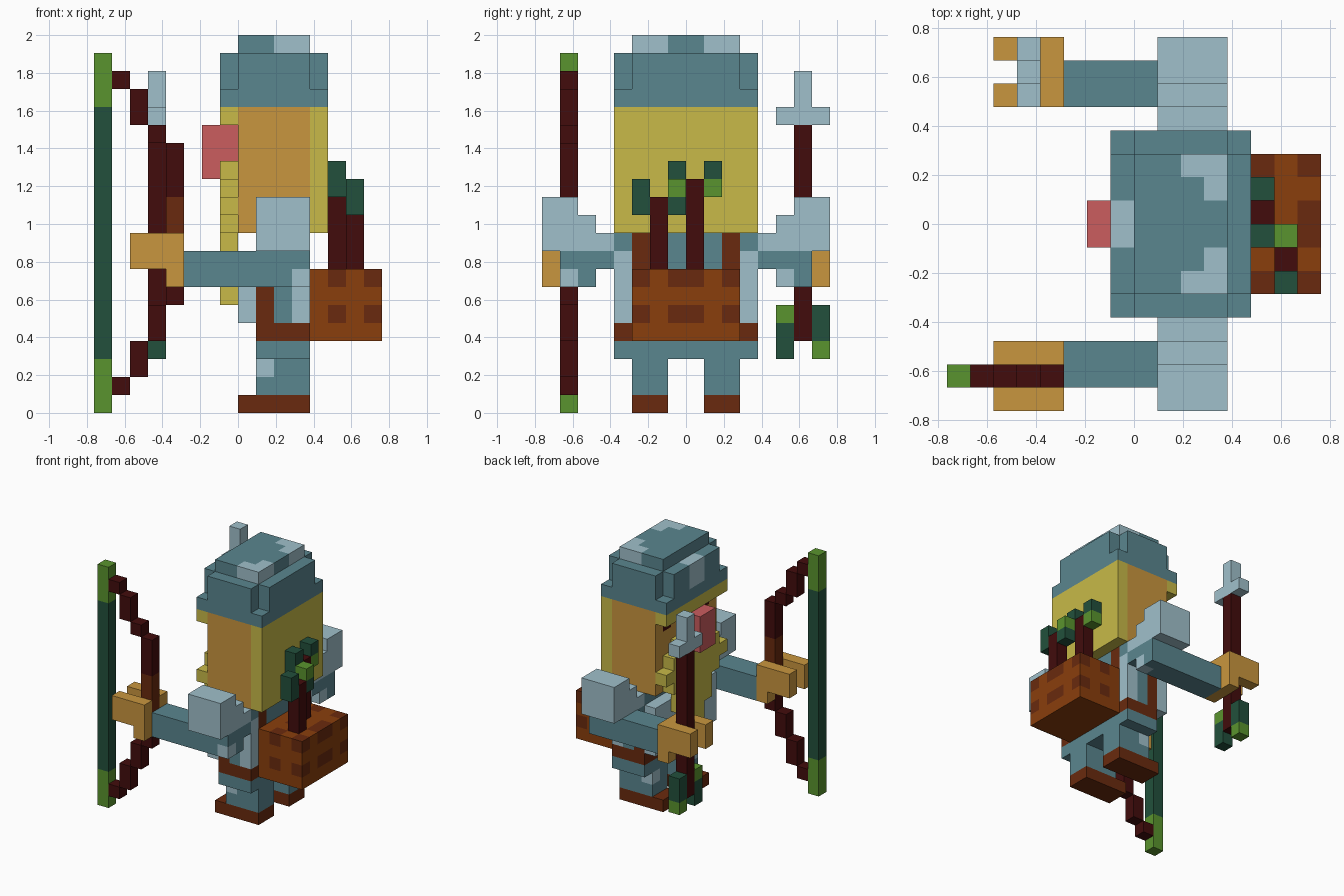
import bpy, bmesh

if "Cube" in bpy.data.objects:
    bpy.data.objects.remove(bpy.data.objects["Cube"])

U = 2 / 21  # one block; the figure is 21 blocks tall


def lin(c):
    c /= 255
    return c / 12.92 if c <= 0.04045 else ((c + 0.055) / 1.055) ** 2.4


COLORS = {
    "teal": (90, 134, 143), "pale_blue": (160, 192, 203),
    "yellow": (200, 186, 72), "tan": (201, 150, 62),
    "pink": (203, 93, 95), "rust": (138, 62, 12),
    "brown": (106, 42, 14), "maroon": (66, 12, 12),
    "dark_green": (34, 80, 60), "light_green": (90, 148, 46),
}
MATS = {}
for key, rgb in COLORS.items():
    MATS[key] = bpy.data.materials.new(key)
    MATS[key].diffuse_color = (*[lin(c) for c in rgb], 1)

DIRS = {
    (1, 0, 0): [(1, 0, 0), (1, 1, 0), (1, 1, 1), (1, 0, 1)],
    (-1, 0, 0): [(0, 0, 0), (0, 0, 1), (0, 1, 1), (0, 1, 0)],
    (0, 1, 0): [(0, 1, 0), (0, 1, 1), (1, 1, 1), (1, 1, 0)],
    (0, -1, 0): [(0, 0, 0), (1, 0, 0), (1, 0, 1), (0, 0, 1)],
    (0, 0, 1): [(0, 0, 1), (1, 0, 1), (1, 1, 1), (0, 1, 1)],
    (0, 0, -1): [(0, 0, 0), (0, 1, 0), (1, 1, 0), (1, 0, 0)],
}


def part(name, boxes, flip=False, rule=None):
    """Boxes are (colour, x0, x1, y0, y1, z0, z1) in blocks; later ones repaint earlier ones."""
    cells = {}
    for col, x0, x1, y0, y1, z0, z1 in boxes:
        if flip:
            y0, y1 = -y1, -y0
        for x in range(x0, x1):
            for y in range(y0, y1):
                for z in range(z0, z1):
                    cells[x, y, z] = (rule and rule(x, y, z)) or col
    used = sorted(set(cells.values()))
    bm = bmesh.new()
    verts = {}
    for (x, y, z), col in cells.items():
        for (dx, dy, dz), quad in DIRS.items():
            if (x + dx, y + dy, z + dz) in cells:
                continue
            loop = []
            for a, b, c in quad:
                p = (x + a, y + b, z + c)
                if p not in verts:
                    verts[p] = bm.verts.new([v * U for v in p])
                loop.append(verts[p])
            bm.faces.new(loop).material_index = used.index(col)
    # merge flat areas of one colour
    bmesh.ops.dissolve_limit(bm, angle_limit=0.01, verts=bm.verts, edges=bm.edges,
                             delimit={'MATERIAL'})
    me = bpy.data.meshes.new(name)
    bm.to_mesh(me)
    bm.free()
    for col in used:
        me.materials.append(MATS[col])
    ob = bpy.data.objects.new(name, me)
    bpy.context.collection.objects.link(ob)
    return ob


# head, with eyes and hair at the back and brow
part("head", [("tan", 0, 4, -4, 4, 10, 17),
              ("maroon", 0, 1, -3, -2, 15, 16), ("maroon", 0, 1, 2, 3, 15, 16),
              ("yellow", 4, 5, -4, 4, 10, 17), ("yellow", -1, 0, -4, 4, 16, 17)])
part("nose", [("pink", -2, 0, -1, 1, 13, 16)])

# beard: rows of (half width, bottom, top), open around the nose
beard = [("yellow", -1, 0, -w, w, a, b) for w, a, b in
         [(3, 12, 13), (4, 11, 12), (3, 10, 11), (2, 8, 10), (1, 6, 8)]]
part("beard", beard + [("yellow", -1, 0, s, s + 1, 13, 14) for s in (-2, 1)])

# cap: brim, notched crown, raised top with pale patches
cap = [("teal", -1, 5, -4, 4, 17, 18), ("teal", 0, 4, -4, 4, 18, 20),
       ("teal", -1, 5, -3, 3, 18, 20), ("teal", 0, 4, -3, 3, 20, 21),
       ("pale_blue", -1, 0, -1, 1, 18, 20)]
for y, near in ((2, 1), (-3, -2)):
    cap += [("pale_blue", 2, 4, y, y + 1, 20, 21), ("pale_blue", 3, 4, near, near + 1, 20, 21)]
part("cap", cap)

# torso with belt, sleeveless coat and straps
torso = [("teal", 1, 4, -4, 4, 3, 10), ("pale_blue", 0, 1, -4, 4, 5, 9),
         ("brown", 1, 4, -4, 4, 4, 5)]
for side, back in ((-4, -3), (3, 2)):
    torso += [("brown", 1, 2, side, side + 1, 5, 9),
              ("pale_blue", 3, 4, side, side + 1, 5, 9),
              ("brown", 3, 4, back, back + 1, 8, 10)]
part("torso", torso)

for side, flip in (("right", False), ("left", True)):
    # leg and boot
    part(side + "_leg", [("teal", 1, 4, -3, -1, 1, 3), ("pale_blue", 1, 2, -3, -2, 2, 3)], flip)
    part(side + "_boot", [("brown", 0, 4, -3, -1, 0, 1)], flip)
    # arm with an elbow patch
    p = -6 if flip else -7
    part(side + "_arm", [("teal", -3, 4, -7, -5, 7, 9), ("teal", 1, 4, -5, -4, 8, 9),
                         ("pale_blue", 3, 4, p, p + 1, 7, 8)], flip)
    # stepped shoulder pad
    part(side + "_shoulder", [("pale_blue", 1, 4, -8, -6, 9, 12),
                              ("pale_blue", 1, 4, -6, -5, 9, 11),
                              ("pale_blue", 1, 4, -5, -4, 9, 10)], flip)
    # gripping hand; the bow passes through the right palm
    hand = [("tan", -6, -3, -8, -7, 8, 10), ("tan", -6, -3, -6, -5, 8, 10),
            ("tan", -4, -3, -8, -7, 7, 10), ("tan", -4, -3, -6, -5, 7, 10)]
    if flip:
        hand.append(("tan", -4, -3, -7, -6, 7, 10))
    part(side + "_hand", hand, flip)

# bow and its string
part("bow", [("maroon", x, x + 1, -7, -6, a, b) for x, a, b in
             [(-7, 18, 19), (-6, 16, 18), (-5, 15, 16), (-4, 6, 15),
              (-5, 4, 6), (-6, 2, 4), (-7, 1, 2)]] + [("brown", -4, -3, -7, -6, 8, 12)])
part("bow_string", [("light_green", -8, -7, -7, -6, 0, 20),
                    ("dark_green", -8, -7, -7, -6, 3, 17)])

# arrow: shaft, head and fletching
part("arrow_shaft", [("maroon", -5, -4, 6, 7, 4, 16)])
part("arrow_head", [("pale_blue", -5, -4, 5, 8, 16, 17), ("pale_blue", -5, -4, 6, 7, 17, 19)])
part("arrow_fletching", [("dark_green", -5, -4, 5, 6, 3, 5), ("light_green", -5, -4, 5, 6, 5, 6),
                         ("light_green", -5, -4, 7, 8, 3, 4), ("dark_green", -5, -4, 7, 8, 4, 6)])


# quiver basket with a regular woven spot pattern
def weave(x, y, z):
    return "brown" if x in (5, 7) and z in (5, 7) and y in (-3, -1, 0, 2) else None


part("basket", [("rust", 4, 8, -3, 3, 4, 8)], rule=weave)

# spare arrows in the basket
part("spare_arrow_outer", [("maroon", 6, 7, -2, -1, 8, 12), ("dark_green", 6, 7, -3, -2, 11, 13),
                           ("dark_green", 6, 7, -1, 0, 11, 12),
                           ("light_green", 6, 7, -1, 0, 12, 13)])
part("spare_arrow_inner", [("maroon", 5, 6, 0, 1, 8, 13), ("dark_green", 5, 6, -1, 0, 12, 14),
                           ("light_green", 5, 6, 1, 2, 12, 13),
                           ("dark_green", 5, 6, 1, 2, 13, 14)])

for m in bpy.data.materials:
    if m.users and not m.is_grease_pencil:
        m.use_nodes = True
        m.node_tree.nodes["Principled BSDF"].inputs["Base Color"].default_value = m.diffuse_color
